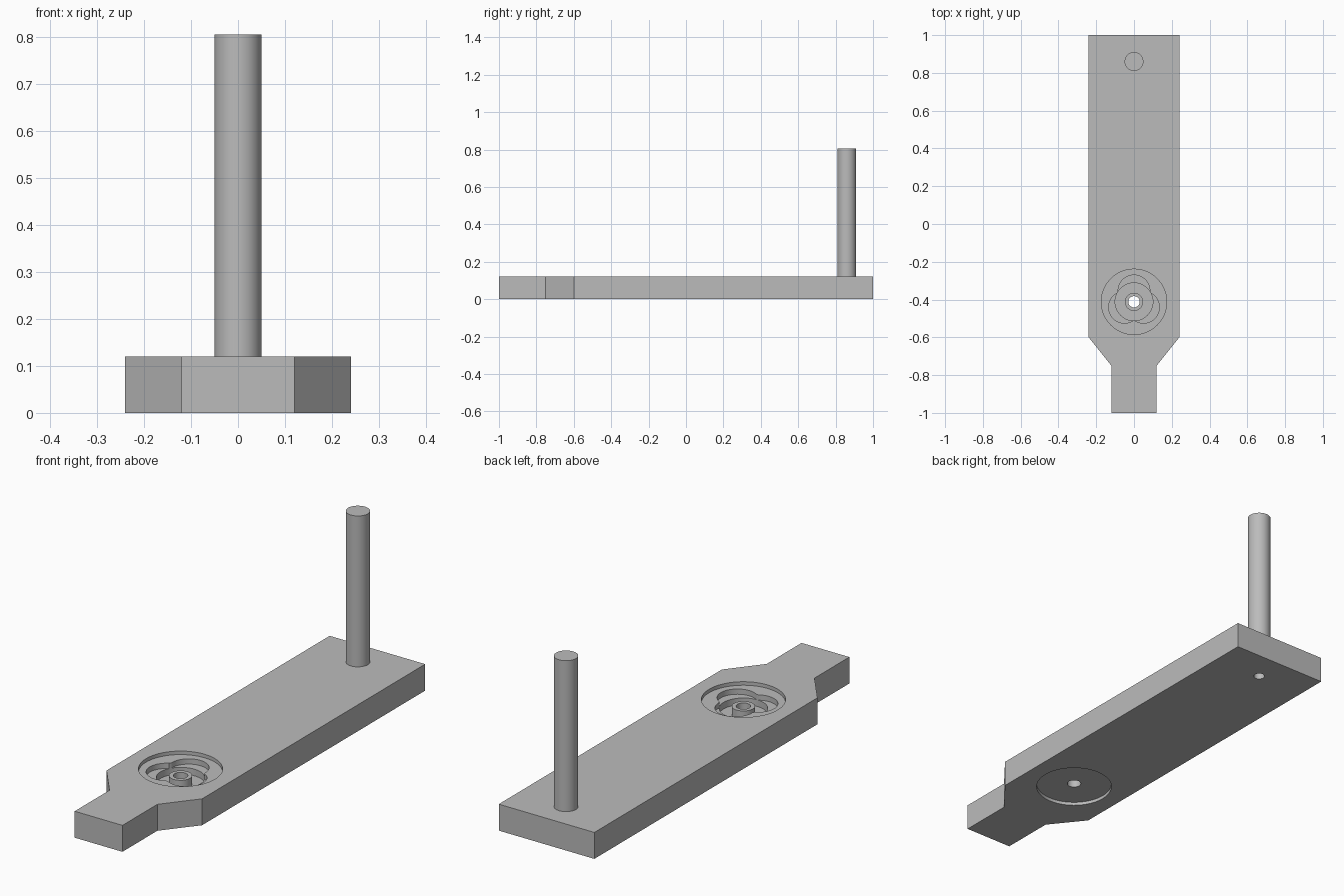
import bpy, bmesh
from math import sin, cos, pi, sqrt, radians

cube = bpy.data.objects.get("Cube")
if cube:
    bpy.data.objects.remove(cube, do_unlink=True)

grey = bpy.data.materials.new("plain_grey")
grey.use_nodes = True
grey.diffuse_color = (0.5, 0.5, 0.5, 1)
grey.node_tree.nodes["Principled BSDF"].inputs["Base Color"].default_value = (0.5, 0.5, 0.5, 1)

THICK = 0.12
HUB_Y = -0.412
ROD_Y = 0.86


def prism(name, outline, bottom, top):
    """Extrude a flat outline between two heights."""
    bm = bmesh.new()
    face = bm.faces.new([bm.verts.new((x, y, bottom)) for x, y in outline])
    ext = bmesh.ops.extrude_face_region(bm, geom=[face])["geom"]
    verts = [v for v in ext if isinstance(v, bmesh.types.BMVert)]
    bmesh.ops.translate(bm, verts=verts, vec=(0, 0, top - bottom))
    bmesh.ops.recalc_face_normals(bm, faces=bm.faces)
    mesh = bpy.data.meshes.new(name)
    bm.to_mesh(mesh)
    bm.free()
    mesh.materials.append(grey)
    obj = bpy.data.objects.new(name, mesh)
    bpy.context.collection.objects.link(obj)
    return obj


def polar(radius, y, steps=64):
    """Closed outline around (0, y) from a radius function of the angle."""
    angles = [2 * pi * i / steps for i in range(steps)]
    return [(radius(a) * cos(a), y + radius(a) * sin(a)) for a in angles]


def disc(name, r, y, bottom, top, steps=64):
    return prism(name, polar(lambda a: r, y, steps), bottom, top)


def trefoil(a, d=0.058, r=0.084):
    """Outer edge of three overlapping circles, one pointing to +y."""
    third = 2 * pi / 3
    off = (a - pi / 2 + third / 2) % third - third / 2
    return d * cos(off) + sqrt(r * r - (d * sin(off)) ** 2)


def activate(obj):
    bpy.ops.object.select_all(action="DESELECT")
    obj.select_set(True)
    bpy.context.view_layer.objects.active = obj


def cut(obj, cutter):
    mod = obj.modifiers.new("cut", "BOOLEAN")
    mod.operation = "DIFFERENCE"
    mod.solver = "EXACT"
    mod.object = cutter
    activate(obj)
    bpy.ops.object.modifier_apply(modifier=mod.name)
    bpy.data.objects.remove(cutter, do_unlink=True)


# Arm plate with a narrowed front tab
half = [(0.12, -1), (0.12, -0.75), (0.24, -0.6), (0.24, 1)]
plate = prism("arm_plate", half + [(-x, y) for x, y in reversed(half)], 0, THICK)

# Stepped hub pocket, underside recess, bore and rod screw hole
cut(plate, disc("rim_cutter", 0.173, HUB_Y, 0.104, 0.2))
cut(plate, prism("lobe_cutter", polar(trefoil, HUB_Y, 96), 0.08, 0.2))
cut(plate, disc("well_cutter", 0.1, HUB_Y, 0.05, 0.2))
cut(plate, disc("underside_cutter", 0.165, HUB_Y, -0.1, 0.015))
cut(plate, disc("bore_cutter", 0.03, HUB_Y, -0.1, 0.2, 32))
cut(plate, disc("screw_cutter", 0.024, ROD_Y, -0.1, 0.11, 32))

# Hub boss
boss = disc("hub_boss", 0.048, HUB_Y, 0.045, 0.09, 48)
cut(boss, disc("boss_bore_cutter", 0.03, HUB_Y, -0.1, 0.2, 32))

# Upright handle rod
rod = disc("handle_rod", 0.05, ROD_Y, THICK, 0.805, 48)

for part in (plate, boss, rod):
    activate(part)
    bpy.ops.object.shade_smooth_by_angle(angle=radians(25))
